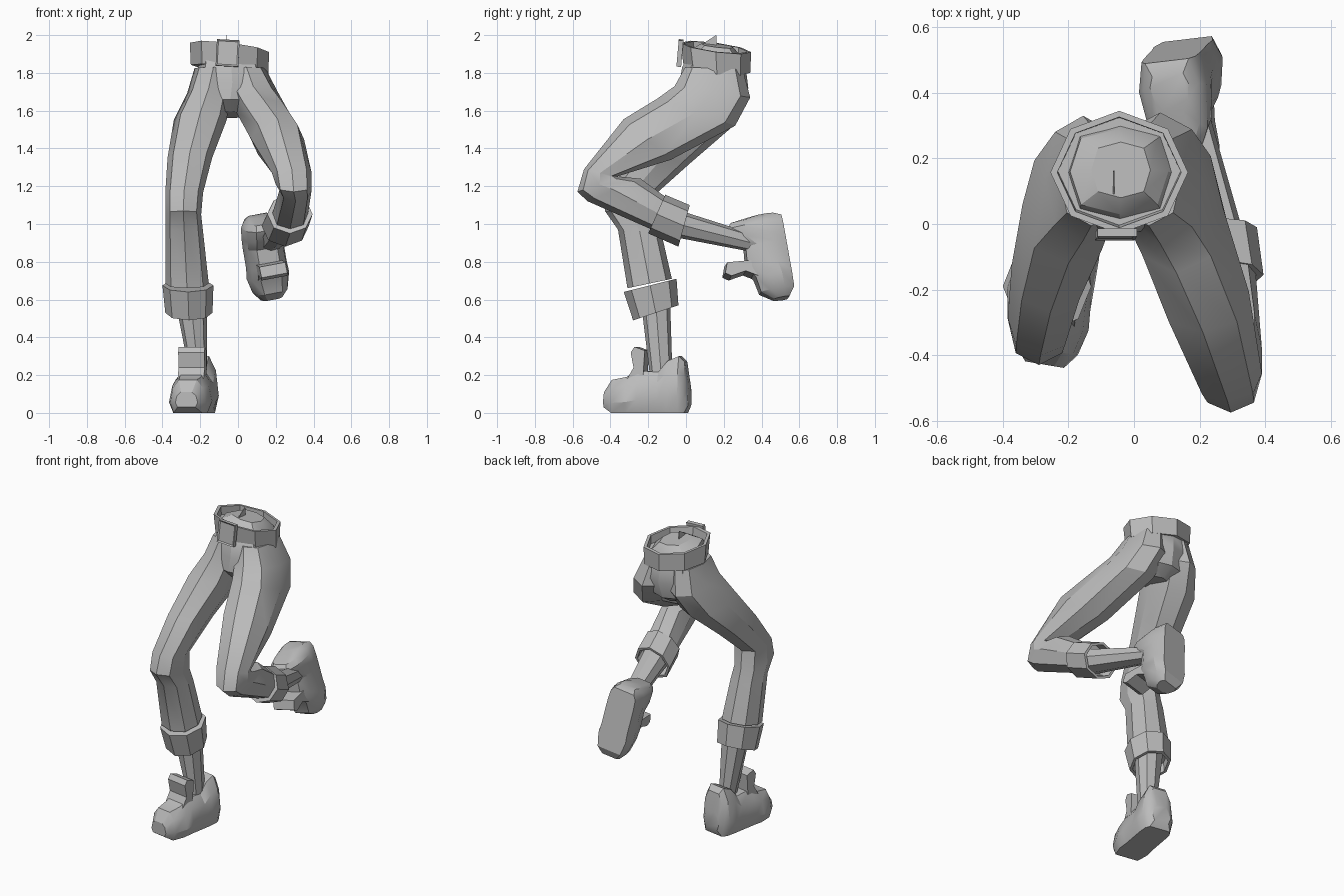
import bpy, bmesh, math
from mathutils import Matrix, Vector

if "Cube" in bpy.data.objects:
    bpy.data.objects.remove(bpy.data.objects["Cube"], do_unlink=True)

grey = bpy.data.materials.new("plain_grey")
grey.use_nodes = True
grey.diffuse_color = (0.5, 0.5, 0.5, 1)
grey.node_tree.nodes["Principled BSDF"].inputs["Base Color"].default_value = (0.5, 0.5, 0.5, 1)


def finish(name, bm, angle=28):
    bmesh.ops.recalc_face_normals(bm, faces=bm.faces)
    mesh = bpy.data.meshes.new(name)
    bm.to_mesh(mesh)
    bm.free()
    mesh.materials.append(grey)
    obj = bpy.data.objects.new(name, mesh)
    bpy.context.collection.objects.link(obj)
    bpy.ops.object.select_all(action="DESELECT")
    obj.select_set(True)
    bpy.context.view_layer.objects.active = obj
    bpy.ops.object.shade_smooth_by_angle(angle=math.radians(angle))
    return obj


def skin(name, rings, angle=28):
    """Bridge equal loops of points and cap both ends."""
    bm = bmesh.new()
    loops = [[bm.verts.new(p) for p in ring] for ring in rings]
    n = len(loops[0])
    for a, b in zip(loops, loops[1:]):
        for i in range(n):
            j = (i + 1) % n
            bm.faces.new((a[i], a[j], b[j], b[i]))
    bm.faces.new(loops[0])
    bm.faces.new(loops[-1])
    return finish(name, bm, angle)


def oval(x, half_width, front, back, tilt=0, scale=1, boxy=1.0):
    """Eight-sided ring through a front and a back (y, z) point."""
    f, b = Vector((x, *front)), Vector((x, *back))
    mid, depth = (f + b) / 2, (f - b) / 2 * scale
    side = Vector((half_width, 0, tilt)) * scale
    ring = []
    for i in range(8):
        t = math.pi * i / 4
        grow = boxy if i % 2 else 1
        ring.append(mid + (depth * math.cos(t) + side * math.sin(t)) * grow)
    return ring


def tube(name, specs, boxy=1.05):
    return skin(name, [oval(*s, boxy=boxy) for s in specs])


def band(name, start, end, thin, tilt=0):
    """Thick band whose end is an open, recessed rim."""
    def blend(t):
        mix = lambda p, q: p + (q - p) * t
        pair = lambda p, q: tuple(mix(u, v) for u, v in zip(p, q))
        return (mix(start[0], end[0]), mix(start[1], end[1]),
                pair(start[2], end[2]), pair(start[3], end[3]), tilt)
    return skin(name, [oval(*blend(0), thin), oval(*blend(0)), oval(*blend(1)),
                       oval(*blend(1), thin), oval(*blend(0.55), thin)])


# Trousers: hips with a domed top, and two legs
tube("hips", [
    (-0.04, 0.09, (0.08, 1.955), (0.25, 1.935), -0.01),
    (-0.045, 0.15, (0.03, 1.925), (0.29, 1.89), -0.02),
    (-0.035, 0.175, (-0.02, 1.83), (0.32, 1.80), -0.02),
    (-0.03, 0.205, (-0.035, 1.75), (0.33, 1.72)),
    (-0.04, 0.16, (-0.045, 1.66), (0.30, 1.61)),
    (-0.04, 0.07, (0.02, 1.595), (0.22, 1.56)),
], 1.1)
tube("left_trouser_leg", [
    (0.045, 0.10, (-0.005, 1.83), (0.30, 1.82)),
    (0.08, 0.13, (-0.06, 1.73), (0.34, 1.67)),
    (0.13, 0.14, (-0.15, 1.665), (0.26, 1.52)),
    (0.21, 0.14, (-0.33, 1.555), (-0.08, 1.34)),
    (0.285, 0.105, (-0.54, 1.29), (-0.37, 1.25)),
    (0.295, 0.095, (-0.575, 1.17), (-0.34, 1.25)),
    (0.305, 0.085, (-0.52, 1.12), (-0.24, 1.24)),
    (0.275, 0.095, (-0.18, 0.97), (-0.09, 1.13)),
])
tube("right_trouser_leg", [
    (-0.13, 0.10, (-0.005, 1.83), (0.30, 1.82)),
    (-0.155, 0.115, (-0.05, 1.72), (0.33, 1.66)),
    (-0.20, 0.14, (-0.12, 1.59), (0.24, 1.51)),
    (-0.255, 0.118, (-0.27, 1.38), (0.02, 1.32)),
    (-0.285, 0.10, (-0.40, 1.18), (-0.17, 1.15)),
    (-0.29, 0.095, (-0.43, 1.07), (-0.15, 1.03)),
    (-0.285, 0.10, (-0.36, 0.97), (-0.13, 0.95)),
    (-0.27, 0.115, (-0.31, 0.66), (-0.075, 0.71)),
])

# Rolled cuffs
band("left_cuff", (0.275, 0.12, (-0.20, 0.95), (-0.11, 1.155)),
     (0.25, 0.125, (-0.04, 0.88), (0.02, 1.10)), 0.86)
band("right_cuff", (-0.265, 0.135, (-0.33, 0.64), (-0.05, 0.71)),
     (-0.26, 0.125, (-0.28, 0.49), (-0.04, 0.57)), 0.86)

# Lower shins
tube("left_ankle", [
    (0.265, 0.085, (-0.11, 0.94), (-0.06, 1.08)),
    (0.165, 0.055, (0.36, 0.85), (0.38, 0.94)),
])
tube("right_ankle", [
    (-0.25, 0.085, (-0.24, 0.60), (-0.085, 0.62)),
    (-0.205, 0.04, (-0.185, 0.15), (-0.07, 0.15)),
])

# Belt with buckle, and the fold inside the waist
band("belt", (-0.045, 0.205, (-0.012, 1.835), (0.34, 1.80)),
     (-0.045, 0.21, (-0.03, 1.96), (0.345, 1.91)), 0.9, -0.025)
bm = bmesh.new()
bmesh.ops.create_cube(bm, size=1, matrix=Matrix.Translation((-0.055, -0.032, 1.905))
                      @ Matrix.Rotation(math.radians(-5), 4, "X")
                      @ Matrix.Rotation(math.radians(3), 4, "Y")
                      @ Matrix.Diagonal((0.12, 0.025, 0.14, 1)))
bm.normal_update()
plate = min(bm.faces, key=lambda f: f.normal.y)
bmesh.ops.inset_region(bm, faces=[plate], thickness=0.012, depth=-0.006)
finish("buckle", bm)
fold = [(0.05, 1.93), (0.16, 2.0), (0.165, 1.93)]
skin("waist_fold", [[(x, y, z) for y, z in fold] for x in (-0.064, -0.06)])

# Shoes: stations of (y, half width, sole lift, top), heel to toe
stations = [(0.02, 0.06, 0.04, 0.15), (0.0, 0.085, 0.0, 0.27), (-0.03, 0.105, 0, 0.30),
            (-0.09, 0.11, 0, 0.275), (-0.14, 0.11, 0, 0.215), (-0.25, 0.11, 0, 0.225),
            (-0.31, 0.115, 0, 0.19), (-0.39, 0.095, 0, 0.175), (-0.435, 0.06, 0.03, 0.11)]
section = [(-0.8, 0), (-1, 0.3), (-0.85, 0.75), (-0.5, 1),
           (0.5, 1), (0.85, 0.75), (1, 0.3), (0.8, 0)]
tongue = [(-0.31, 0.17), (-0.27, 0.24), (-0.285, 0.32), (-0.265, 0.35),
          (-0.21, 0.33), (-0.22, 0.17)]


def shoe(side, heel, toe_dir, sole_dir):
    d = Vector(toe_dir).normalized()
    n = Vector(sole_dir)
    n = (n - d * n.dot(d)).normalized()
    frame = Matrix((d.cross(n), -d, -n)).transposed().to_4x4()
    frame = Matrix.Translation(heel) @ frame
    body = skin(side + "_shoe", [[(w * u, y, lift + (top - lift) * v) for u, v in section]
                                 for y, w, lift, top in stations], 30)
    flap = skin(side + "_shoe_tongue", [[(x, y, z) for y, z in tongue]
                                        for x in (-0.07, 0.07)])
    for obj in (body, flap):
        obj.data.transform(frame)


shoe("right", (-0.20, 0, 0), (-0.17, -1, 0), (0, 0, -1))
shoe("left", (0.10, 0.497, 1.038), (0.16, 0.17, -0.96), (-0.15, 1, 0.17))
